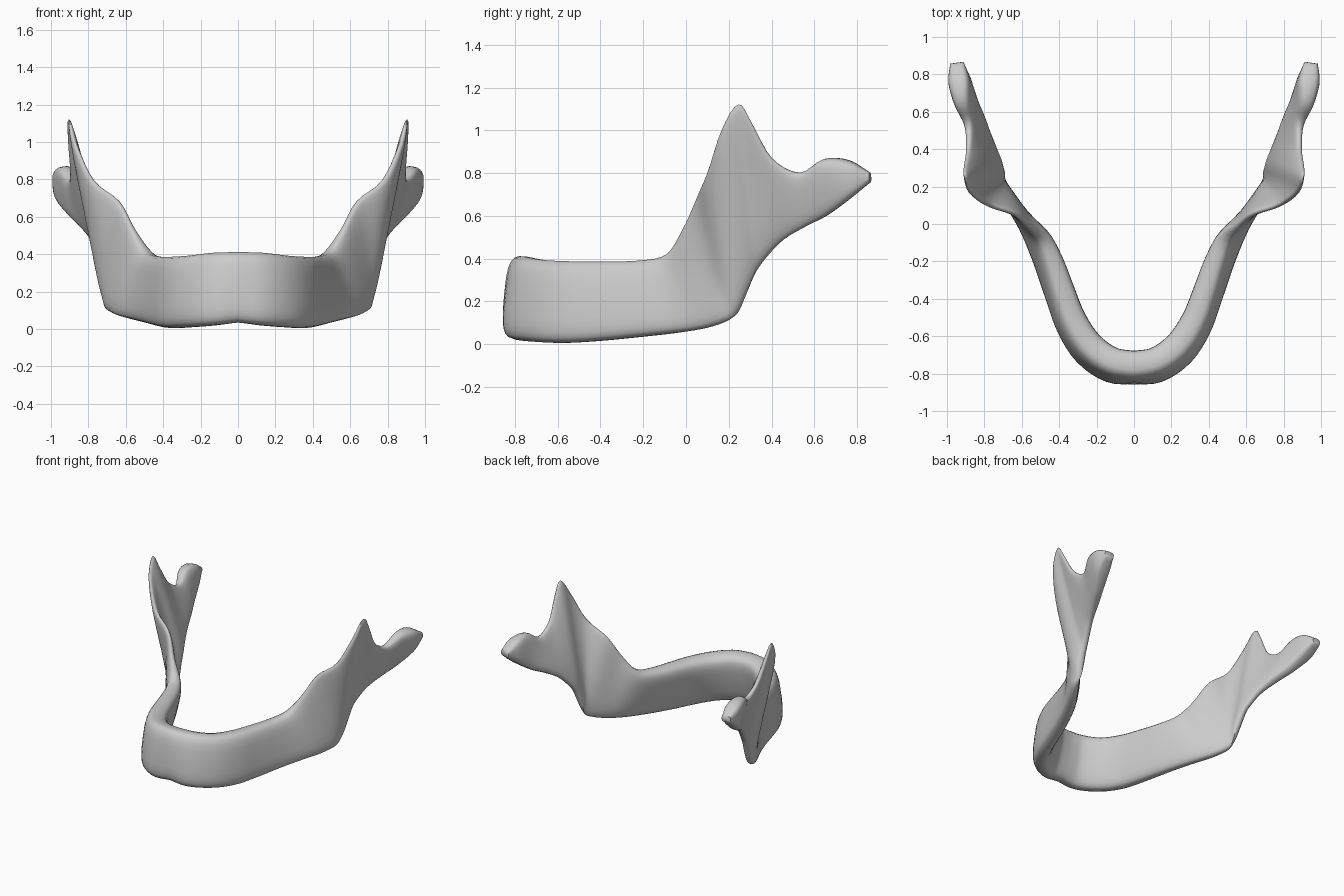
import bpy
import bmesh
from math import sin, cos, pi, copysign
from mathutils import Vector

if "Cube" in bpy.data.objects:
    bpy.data.objects.remove(bpy.data.objects["Cube"], do_unlink=True)

STEPS = 4       # smooth sections between two stations
RING = 24       # points around each section

# Upper border, chin to condyle: x, y, z, half thickness
UPPER = [
    (0, -.745, .41, .09), (.12, -.72, .405, .09), (.235, -.635, .39, .09),
    (.32, -.5, .385, .085), (.375, -.35, .385, .078), (.425, -.2, .39, .07),
    (.48, -.08, .42, .055), (.56, -.01, .54, .03), (.64, .055, .69, .025),
    (.78, .1, .8, .025), (.875, .165, 1, .022), (.905, .245, 1.125, .016),
    (.905, .31, 1.03, .016), (.89, .4, .87, .02), (.89, .53, .8, .03),
    (.925, .64, .865, .05), (.94, .76, .86, .06), (.945, .865, .8, .035),
]

# Lower and rear border, matched station by station
LOWER = [
    (0, -.805, .035, .065), (.13, -.8, .02, .065), (.265, -.71, .01, .065),
    (.36, -.57, .005, .062), (.425, -.4, .015, .06), (.5, -.2, .035, .055),
    (.58, -.02, .055, .05), (.645, .1, .075, .048), (.7, .2, .11, .042),
    (.707, .25, .16, .04), (.71, .29, .25, .04), (.72, .33, .34, .04),
    (.745, .39, .42, .04), (.775, .46, .49, .04), (.82, .56, .55, .045),
    (.87, .66, .6, .05), (.925, .77, .68, .06), (.95, .865, .76, .035),
]


def smooth_path(points):
    """Catmull-Rom curve through the stations."""
    pts = [Vector(p) for p in points]
    ext = [2 * pts[0] - pts[1]] + pts + [2 * pts[-1] - pts[-2]]
    path = []
    for a, b, c, d in zip(ext, ext[1:], ext[2:], ext[3:]):
        for i in range(STEPS):
            t = i / STEPS
            path.append(b + .5 * t * (c - a + t * (2 * a - 5 * b + 4 * c - d
                        + t * (3 * (b - c) + d - a))))
    return path + [pts[-1]]


def power(v, p):
    return copysign(abs(v) ** p, v)


def section(bm, low, top, tangent):
    """Rounded slab section standing between the two borders."""
    a, b = low.xyz, top.xyz
    across = tangent.cross(b - a).normalized()
    ring = []
    for i in range(RING):
        angle = 2 * pi * i / RING
        height = .5 + .5 * power(sin(angle), .6)
        half = low.w + (top.w - low.w) * height
        ring.append(bm.verts.new(a.lerp(b, height) + across * half * power(cos(angle), .6)))
    return ring


def build_jaw():
    upper, lower = smooth_path(UPPER), smooth_path(LOWER)
    mids = [(u.xyz + v.xyz) / 2 for u, v in zip(upper, lower)]
    last = len(mids) - 1
    bm = bmesh.new()
    rings = []
    for i, (u, v) in enumerate(zip(upper, lower)):
        tangent = mids[min(i + 1, last)] - mids[max(i - 1, 0)]
        if i == 0:
            tangent = Vector((1, 0, 0))
        rings.append(section(bm, v, u, tangent))
    for r, s in zip(rings, rings[1:]):
        for i in range(RING):
            j = (i + 1) % RING
            bm.faces.new((r[i], r[j], s[j], s[i]))
    bm.faces.new(rings[-1])
    bmesh.ops.recalc_face_normals(bm, faces=bm.faces[:])
    # The open ring at the chin hides which way is out, so check the chin front
    bm.faces.ensure_lookup_table()
    front = min(bm.faces, key=lambda f: f.calc_center_median().y)
    if front.normal.y > 0:
        bmesh.ops.reverse_faces(bm, faces=bm.faces[:])
    mesh = bpy.data.meshes.new("jaw_bone")
    bm.to_mesh(mesh)
    bm.free()
    obj = bpy.data.objects.new("jaw_bone", mesh)
    bpy.context.collection.objects.link(obj)
    return obj


# Plain grey bone
bone = bpy.data.materials.new("bone_grey")
bone.use_nodes = True
grey = (.6, .6, .6, 1)
bone.diffuse_color = grey
bone.node_tree.nodes["Principled BSDF"].inputs["Base Color"].default_value = grey

jaw = build_jaw()
jaw.data.materials.append(bone)
mirror = jaw.modifiers.new("left_right", 'MIRROR')
mirror.use_clip = True
mirror.merge_threshold = .002

# Soften the loft
soften = jaw.modifiers.new("soften", 'SMOOTH')
soften.factor = .4
soften.iterations = 2

bpy.context.view_layer.objects.active = jaw
jaw.select_set(True)
bpy.ops.object.shade_smooth_by_angle(angle=pi / 3)
